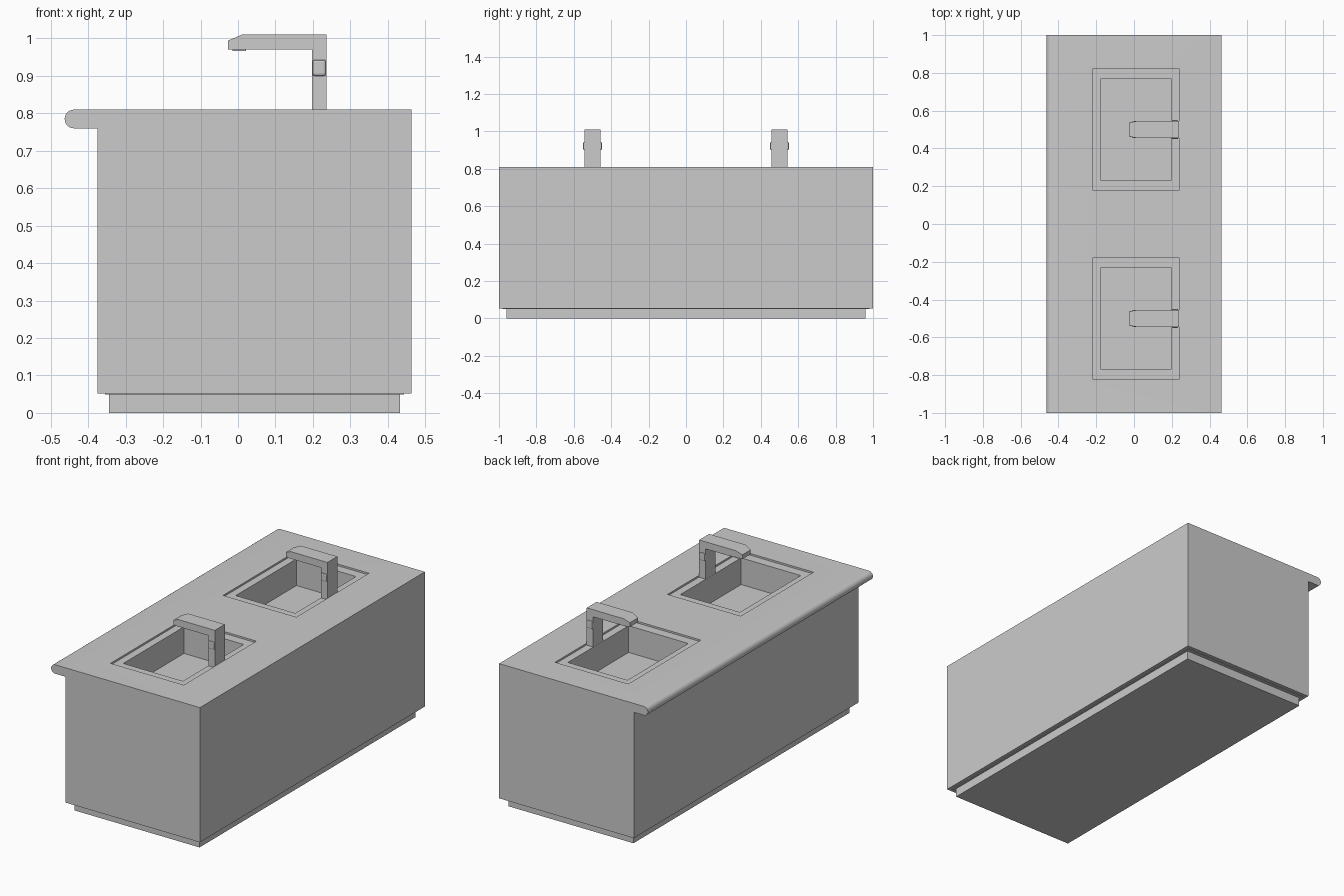
import bpy, bmesh, math
from mathutils import Vector

if "Cube" in bpy.data.objects:
    bpy.data.objects.remove(bpy.data.objects["Cube"])


def finish(name, bm):
    bmesh.ops.recalc_face_normals(bm, faces=bm.faces)
    mesh = bpy.data.meshes.new(name)
    bm.to_mesh(mesh)
    bm.free()
    ob = bpy.data.objects.new(name, mesh)
    bpy.context.collection.objects.link(ob)
    return ob


def box(name, lo, hi, bevel=0.0):
    bm = bmesh.new()
    bmesh.ops.create_cube(bm, size=1)
    lo, hi = Vector(lo), Vector(hi)
    for v in bm.verts:
        v.co = (lo + hi) / 2 + v.co * (hi - lo)
    if bevel:
        bmesh.ops.bevel(bm, geom=bm.edges[:], offset=bevel, segments=2,
                        profile=0.5, affect='EDGES')
    return finish(name, bm)


def extrude_y(name, profile, y0, y1):
    bm = bmesh.new()
    face = bm.faces.new([bm.verts.new((x, y0, z)) for x, z in profile])
    new = bmesh.ops.extrude_face_region(bm, geom=[face])['geom']
    bmesh.ops.translate(bm, vec=(0, y1 - y0, 0),
                        verts=[g for g in new if isinstance(g, bmesh.types.BMVert)])
    return finish(name, bm)


def activate(ob):
    bpy.ops.object.select_all(action='DESELECT')
    ob.select_set(True)
    bpy.context.view_layer.objects.active = ob


# cabinet with overhanging bullnose worktop, one profile
nose = [(-0.438 - 0.025 * math.sin(a), 0.785 - 0.025 * math.cos(a))
        for a in (math.pi * i / 12 for i in range(13))]
cabinet = extrude_y("cabinet_and_worktop",
                    [(0.463, 0.81), (0.463, 0.052), (-0.375, 0.052), (-0.375, 0.76)] + nose,
                    -1, 1)

# recessed plinth and thin shadow gap
box("plinth", (-0.345, -0.96, 0), (0.433, 0.96, 0.05))
box("shadow_gap", (-0.355, -0.98, 0.049), (0.443, 0.98, 0.06))

# rim recesses and basins cut into the worktop
for cy in (-0.5, 0.5):
    for name, x0, x1, hy, z0 in (("rim_cutter", -0.217, 0.239, 0.323, 0.80),
                                 ("basin_cutter", -0.175, 0.196, 0.27, 0.65)):
        cutter = box(name, (x0, cy - hy, z0), (x1, cy + hy, 0.9))
        cutter.hide_render = True
        mod = cabinet.modifiers.new("cut", 'BOOLEAN')
        mod.operation, mod.solver, mod.object = 'DIFFERENCE', 'EXACT', cutter
        activate(cabinet)
        bpy.ops.object.modifier_apply(modifier=mod.name)
        bpy.data.objects.remove(cutter)
activate(cabinet)
bpy.ops.object.shade_smooth_by_angle(angle=math.radians(30))

# taps: square post, flat spout with tapered tip, side sensor, outlet
for cy in (-0.5, 0.5):
    tap = extrude_y("tap", [(0.237, 0.80), (0.237, 1.01), (0.01, 1.01), (-0.027, 0.994),
                            (-0.027, 0.97), (0.0, 0.97), (0.197, 0.97), (0.197, 0.80)],
                    cy - 0.044, cy + 0.044)
    for v in tap.data.vertices:
        if v.co.x < -0.02:
            v.co.y = cy + (v.co.y - cy) * 0.83
    box("tap_control", (0.199, cy - 0.05, 0.90), (0.235, cy + 0.05, 0.943), 0.006)
    box("tap_outlet", (-0.015, cy - 0.018, 0.966), (0.021, cy + 0.018, 0.975))
